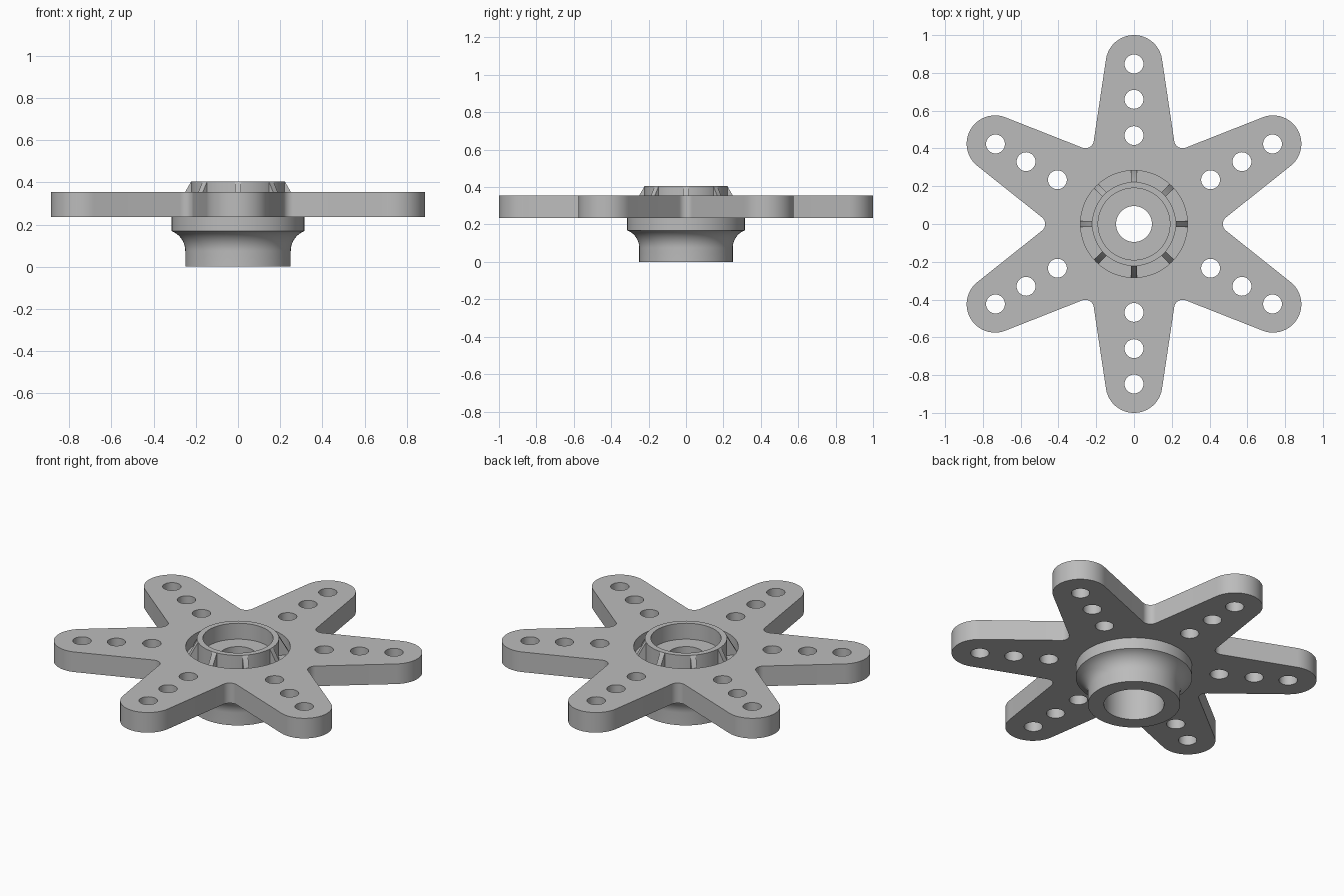
import bpy
import bmesh
from math import sin, cos, tan, radians, pi
from mathutils import Matrix, Vector

if "Cube" in bpy.data.objects:
    bpy.data.objects.remove(bpy.data.objects["Cube"], do_unlink=True)

grey = bpy.data.materials.new("grey plastic")
grey.use_nodes = True
grey.diffuse_color = (0.5, 0.5, 0.5, 1)
grey.node_tree.nodes["Principled BSDF"].inputs["Base Color"].default_value = (0.5, 0.5, 0.5, 1)

ARMS, RIBS = 6, 8
PLATE_LOW, PLATE_TOP = 0.235, 0.355
GROOVE_R, RING_R, GROOVE_Z, RING_TOP = 0.283, 0.222, 0.29, 0.405


def add_object(name, data):
    obj = bpy.data.objects.new(name, data)
    bpy.context.collection.objects.link(obj)
    data.materials.append(grey)
    bpy.ops.object.select_all(action="DESELECT")
    obj.select_set(True)
    bpy.context.view_layer.objects.active = obj
    return obj


def finish(name, bm):
    bmesh.ops.remove_doubles(bm, verts=bm.verts, dist=1e-5)
    bmesh.ops.recalc_face_normals(bm, faces=bm.faces)
    mesh = bpy.data.meshes.new(name)
    bm.to_mesh(mesh)
    bm.free()
    obj = add_object(name, mesh)
    bpy.ops.object.shade_smooth_by_angle(angle=radians(30))
    return obj


def arc(cx, cy, r, start, end, steps):
    return [Vector((cx + r * cos(start + (end - start) * i / steps),
                    cy + r * sin(start + (end - start) * i / steps), 0))
            for i in range(steps + 1)]


# Star plate: tapered arms with round tips and filleted valleys
tip_r, tip_d, taper, fillet = 0.15, 0.85, radians(8.5), 0.045
half = pi / ARMS
valley = (tip_r / cos(taper) + tip_d * tan(taper)) / (sin(half) + cos(half) * tan(taper))
fillet_d = valley + fillet / sin(half + taper)
sweep = pi / 2 - taper

outline = []
for k in range(ARMS):
    a = pi / 2 + k * 2 * half
    outline += arc(tip_d * cos(a), tip_d * sin(a), tip_r, a - sweep, a + sweep, 24)
    b = a + half
    turn = pi / 2 - half - taper
    outline += arc(fillet_d * cos(b), fillet_d * sin(b), fillet,
                   b + pi + turn, b + pi - turn, 8)

loops = [outline, arc(0, 0, GROOVE_R, 0, 2 * pi, 64)[:-1]]
for k in range(ARMS):
    a = pi / 2 + k * 2 * half
    for d in (0.468, 0.66, 0.847):
        loops.append(arc(d * cos(a), d * sin(a), 0.05, 0, 2 * pi, 32)[:-1])

curve = bpy.data.curves.new("plate_outline", "CURVE")
curve.dimensions = "2D"
curve.fill_mode = "BOTH"
curve.extrude = (PLATE_TOP - PLATE_LOW) / 2
for loop in loops:
    spline = curve.splines.new("POLY")
    spline.points.add(len(loop) - 1)
    for point, co in zip(spline.points, loop):
        point.co = (co.x, co.y, 0, 1)
    spline.use_cyclic_u = True
helper = add_object("plate_outline", curve)
bpy.context.view_layer.update()
bm = bmesh.new()
bm.from_mesh(helper.evaluated_get(bpy.context.evaluated_depsgraph_get()).to_mesh())
bmesh.ops.translate(bm, verts=bm.verts, vec=(0, 0, (PLATE_LOW + PLATE_TOP) / 2))
bpy.data.objects.remove(helper, do_unlink=True)
finish("star_plate", bm)

# Hub: one turned profile with flared collar, groove, raised ring and stepped bore
flare = arc(0.35, 0.075, 0.1, pi, pi - radians(69.5), 10)
profile = [(0.163, 0), (0.25, 0)] + [(p.x, p.y) for p in flare] + [
    (0.315, PLATE_LOW), (GROOVE_R, PLATE_LOW), (GROOVE_R, GROOVE_Z),
    (RING_R, GROOVE_Z), (RING_R, RING_TOP), (0.19, RING_TOP), (0.19, 0.31),
    (0.095, 0.31), (0.095, 0.22), (0.163, 0.22)]
bm = bmesh.new()
verts = [bm.verts.new((r, 0, z)) for r, z in profile]
edges = [bm.edges.new((verts[i - 1], verts[i])) for i in range(len(verts))]
bmesh.ops.spin(bm, geom=verts + edges, cent=(0, 0, 0), axis=(0, 0, 1),
               angle=2 * pi, steps=64, use_merge=True)
finish("hub", bm)

# Sloped ribs bracing the ring inside the groove
rib = [(0.205, 0.285), (0.284, 0.285), (0.284, 0.295), (RING_R, 0.404), (0.205, 0.404)]
bm = bmesh.new()
for k in range(RIBS):
    turn = Matrix.Rotation(2 * pi * k / RIBS, 3, "Z")
    face = bm.faces.new([bm.verts.new(turn @ Vector((r, -0.015, z))) for r, z in rib])
    side = bmesh.ops.extrude_face_region(bm, geom=[face])["geom"]
    bmesh.ops.translate(bm, vec=turn @ Vector((0, 0.03, 0)),
                        verts=[g for g in side if isinstance(g, bmesh.types.BMVert)])
finish("ring_ribs", bm)
